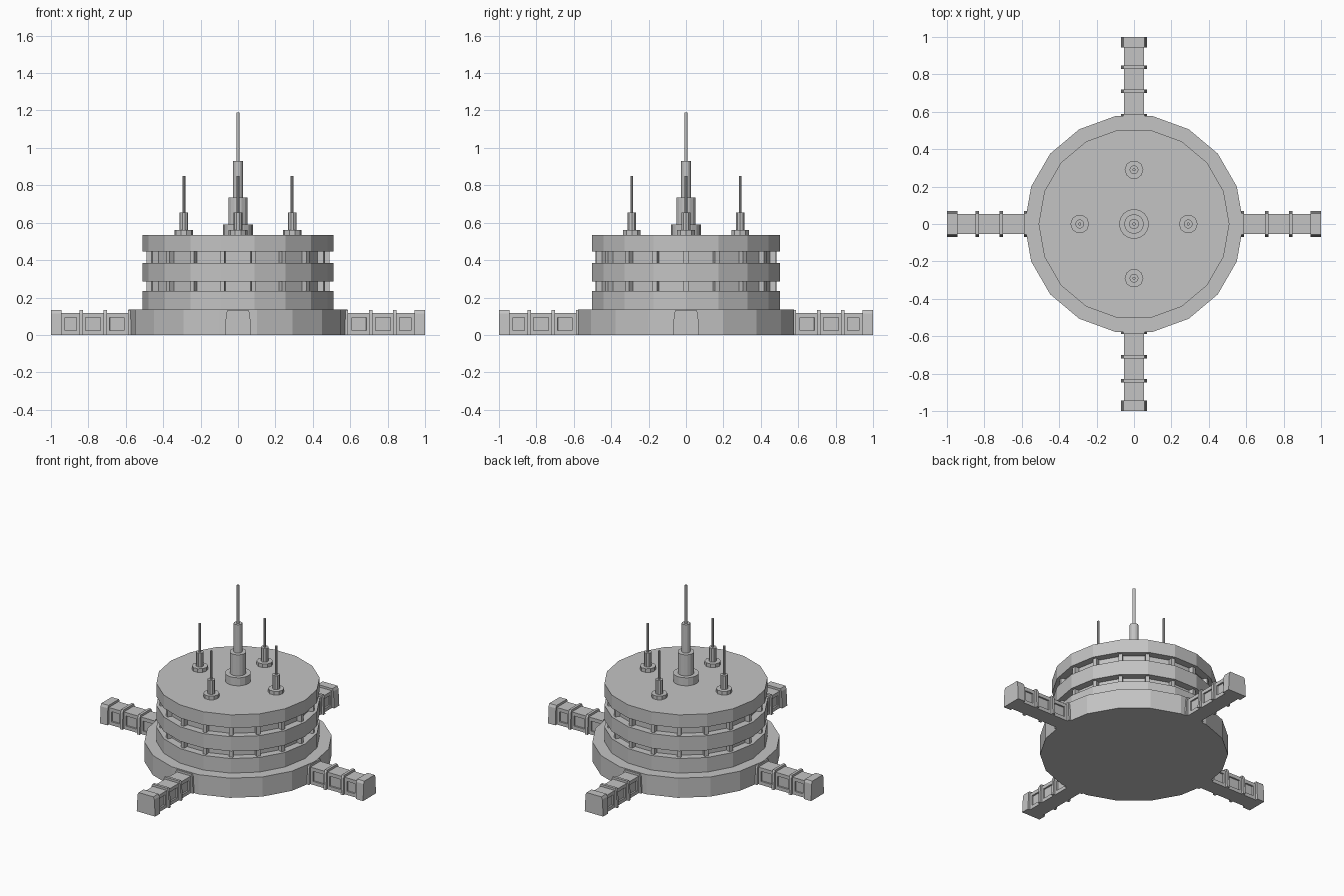
import bpy, bmesh
from math import radians, cos, sin
from mathutils import Matrix

if "Cube" in bpy.data.objects:
    bpy.data.objects.remove(bpy.data.objects["Cube"], do_unlink=True)

GREY = (0.55, 0.55, 0.55, 1)
mat = bpy.data.materials.new("plain grey")
mat.use_nodes = True
mat.diffuse_color = GREY
mat.node_tree.nodes["Principled BSDF"].inputs["Base Color"].default_value = GREY


def finish(name, bm):
    bmesh.ops.recalc_face_normals(bm, faces=bm.faces)
    mesh = bpy.data.meshes.new(name)
    bm.to_mesh(mesh)
    bm.free()
    mesh.materials.append(mat)
    obj = bpy.data.objects.new(name, mesh)
    bpy.context.collection.objects.link(obj)
    return obj


def lathe(name, profile, sides, x=0, y=0):
    """Closed solid of revolution from (radius, z) points."""
    bm = bmesh.new()
    rings = []
    for r, z in profile:
        angles = [radians(360 * i / sides) for i in range(sides)]
        rings.append([bm.verts.new((x + r * cos(a), y + r * sin(a), z)) for a in angles])
    for low, high in zip(rings, rings[1:]):
        for i in range(sides):
            j = (i + 1) % sides
            bm.faces.new((low[i], low[j], high[j], high[i]))
    bm.faces.new(rings[0][::-1])
    bm.faces.new(rings[-1])
    return finish(name, bm)


def stepped(tiers, z):
    """Profile of stacked (radius, top height) tiers starting at z."""
    points = []
    for r, top in tiers:
        points += [(r, z), (r, top)]
        z = top
    return points


def box(bm, size, centre, turn=0):
    m = (Matrix.Rotation(turn, 4, "Z") @ Matrix.Translation(centre)
         @ Matrix.Diagonal((*size, 1)))
    return bmesh.ops.create_cube(bm, size=1, matrix=m)["verts"]


# Drum with two recessed window bands
SIDES = 18
lathe("base_plinth", [(0.585, 0), (0.585, 0.135)], SIDES)
lathe("drum", stepped([(0.51, 0.235), (0.46, 0.285), (0.51, 0.385),
                       (0.46, 0.445), (0.51, 0.535)], 0.13), SIDES)

# Pillars across the window bands
for name, z0, z1 in (("lower_pillars", 0.23, 0.29), ("upper_pillars", 0.38, 0.45)):
    bm = bmesh.new()
    for i in range(SIDES):
        box(bm, (0.05, 0.025, z1 - z0), (0.465, 0, (z0 + z1) / 2), radians(360 * i / SIDES))
    finish(name, bm)

# Roof masts
lathe("central_mast", stepped([(0.08, 0.59), (0.052, 0.735), (0.027, 0.93),
                               (0.009, 1.19)], 0.53), 16)
for name, x, y in (("left", 0.29, 0), ("right", -0.29, 0), ("front", 0, -0.29), ("back", 0, 0.29)):
    lathe(name + "_mast", stepped([(0.05, 0.56), (0.024, 0.655), (0.008, 0.85)], 0.53), 10, x, y)


def frame(bm, x0, x1):
    """Tapered collar around a corridor."""
    half = [(0.07, 0), (0.064, 0.115), (0.056, 0.132)]
    outline = half + [(-y, z) for y, z in reversed(half)]
    a, b = ([bm.verts.new((x, y, z)) for y, z in outline] for x in (x0, x1))
    bm.faces.new(a)
    bm.faces.new(b[::-1])
    for i in range(len(a)):
        j = (i + 1) % len(a)
        bm.faces.new((a[i], b[i], b[j], a[j]))


# Four corridors with collars, end blocks and recessed side windows
for name, turn in (("left", 0), ("back", 90), ("right", 180), ("front", 270)):
    spin = Matrix.Rotation(radians(turn), 4, "Z")
    bm = bmesh.new()
    for x0, x1 in ((0.585, 0.71), (0.71, 0.84), (0.84, 0.95)):
        box(bm, (x1 - x0, 0.106, 0.117), ((x0 + x1) / 2, 0, 0.0585))
    walls = [f for f in bm.faces if abs(f.normal.y) > 0.9]
    bmesh.ops.inset_individual(bm, faces=walls, thickness=0.034)
    bmesh.ops.inset_individual(bm, faces=walls, thickness=0.001, depth=-0.01)
    bm.transform(spin)
    finish(name + "_corridor", bm)

    bm = bmesh.new()
    for x0, x1 in ((0.56, 0.588), (0.7, 0.718), (0.83, 0.848), (0.945, 1.0)):
        frame(bm, x0, x1)
    bm.transform(spin)
    finish(name + "_collars", bm)
